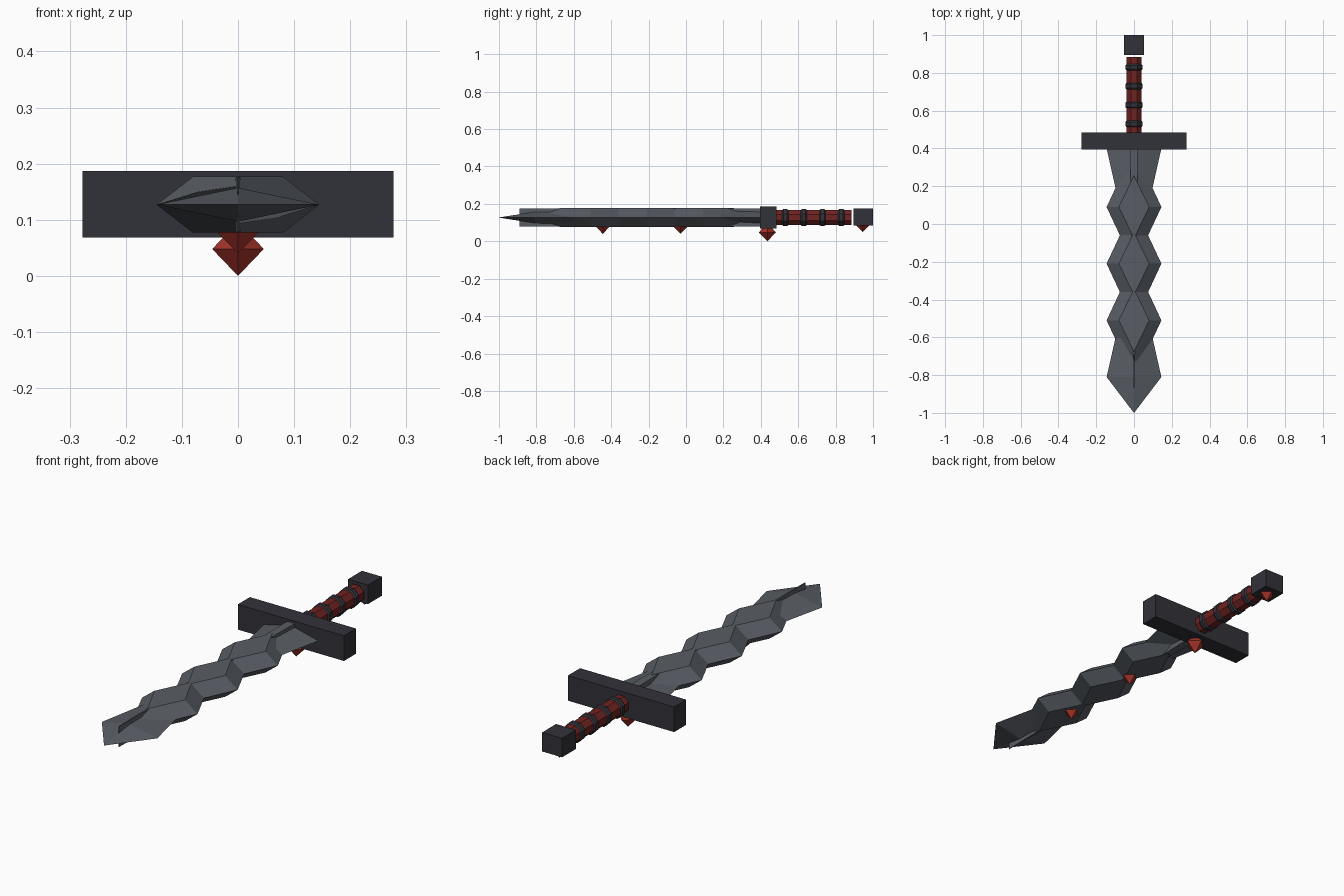
import bpy, bmesh, math
from mathutils import Matrix, Vector

if "Cube" in bpy.data.objects:
    bpy.data.objects.remove(bpy.data.objects["Cube"])

ZC = 0.127  # height of the sword's centre plane


def material(name, rgb):
    m = bpy.data.materials.new(name)
    m.diffuse_color = (*rgb, 1)
    m.use_nodes = True
    m.node_tree.nodes["Principled BSDF"].inputs["Base Color"].default_value = m.diffuse_color
    return m


STEEL = material("steel grey", (0.098, 0.11, 0.128))
DARK = material("dark iron", (0.031, 0.031, 0.041))
RED = material("grip red", (0.16, 0.017, 0.015))
GEM = material("gem red", (0.36, 0.032, 0.022))


def finish(name, bm, mat):
    bmesh.ops.recalc_face_normals(bm, faces=bm.faces)
    me = bpy.data.meshes.new(name)
    bm.to_mesh(me)
    bm.free()
    me.materials.append(mat)
    ob = bpy.data.objects.new(name, me)
    bpy.context.collection.objects.link(ob)
    return ob


def loft(name, rings, mat):
    """Bridge equal-length rings of points and cap both ends."""
    bm = bmesh.new()
    vs = [[bm.verts.new(p) for p in ring] for ring in rings]
    n = len(vs[0])
    for a, b in zip(vs, vs[1:]):
        for i in range(n):
            j = (i + 1) % n
            bm.faces.new((a[i], a[j], b[j], b[i]))
    bm.faces.new(vs[0])
    bm.faces.new(vs[-1])
    bmesh.ops.remove_doubles(bm, verts=bm.verts, dist=1e-5)
    return finish(name, bm, mat)


def box(name, centre, size, mat):
    bm = bmesh.new()
    bmesh.ops.create_cube(bm, size=1, matrix=Matrix.Translation(centre) @ Matrix.Diagonal((*size, 1)))
    return finish(name, bm, mat)


# Leaf-shaped blade core: (y, half width, half thickness)
core = [(0.40, 0.145, 0.035), (0.0, 0.055, 0.045), (-0.40, 0.052, 0.045),
        (-0.81, 0.145, 0.030), (-1.0, 0.0005, 0.0005)]
loft("blade_core", [[(w, y, ZC), (0, y, ZC + h), (-w, y, ZC), (0, y, ZC - h)]
                    for y, w, h in core], STEEL)

# Overlapping bevelled diamonds that make the wavy edge
for k, y in enumerate((0.09, -0.21, -0.51)):
    def diamond(w, l, z):
        return [(w, y, z), (0, y + l, z), (-w, y, z), (0, y - l, z)]
    loft(f"blade_barb_{k + 1}", [diamond(0.08, 0.165, ZC - 0.05), diamond(0.145, 0.31, ZC),
                                 diamond(0.08, 0.165, ZC + 0.05)], STEEL)

# Thin tapering spine
loft("blade_spine", [[(w, y, ZC - 0.049), (w, y, ZC + 0.049), (-w, y, ZC + 0.049), (-w, y, ZC - 0.049)]
                     for y, w in ((0.40, 0.02), (-0.89, 0.001))], STEEL)

# Guard and pommel
box("guard", (0, 0.44, 0.1275), (0.555, 0.09, 0.119), DARK)
box("pommel", (0, 0.948, 0.13), (0.104, 0.104, 0.09), DARK)

# Octagonal grip
N = 8


def octagon(r, y):
    return [(r * math.cos(math.tau * (i + 0.5) / N), y, ZC + r * math.sin(math.tau * (i + 0.5) / N))
            for i in range(N)]


loft("grip", [octagon(0.043, 0.47), octagon(0.043, 0.885)], RED)

# Chamfered bands around the grip
for k in range(4):
    y = 0.53 + 0.1 * k
    loft(f"grip_band_{k + 1}", [octagon(r, y + d) for r, d in
                                ((0.042, -0.018), (0.049, -0.010), (0.049, 0.010), (0.042, 0.018))], DARK)

# Octahedral gems on the underside: (name, y, z, radius, half height)
for name, y, z, r, h in (("guard_gem", 0.435, 0.048, 0.046, 0.048),
                         ("pommel_gem", 0.945, 0.085, 0.036, 0.036),
                         ("blade_gem_1", -0.03, 0.078, 0.037, 0.038),
                         ("blade_gem_2", -0.445, 0.078, 0.037, 0.038)):
    bm = bmesh.new()
    for s in (1, -1):
        bmesh.ops.create_cone(bm, cap_ends=False, segments=4, radius1=r, radius2=0, depth=h,
                              matrix=Matrix.Translation((0, y, z + s * h / 2)) @ Matrix.Diagonal((1, 1, s, 1)))
    # keep the points on the x and y axes
    mid = [v for v in bm.verts if abs(v.co.z - z) < 1e-4]
    if all(abs(v.co.x) > r * 0.5 for v in mid):
        bmesh.ops.rotate(bm, verts=bm.verts, cent=Vector((0, y, z)), matrix=Matrix.Rotation(math.pi / 4, 3, 'Z'))
    bmesh.ops.remove_doubles(bm, verts=bm.verts, dist=1e-4)
    finish(name, bm, GEM)
